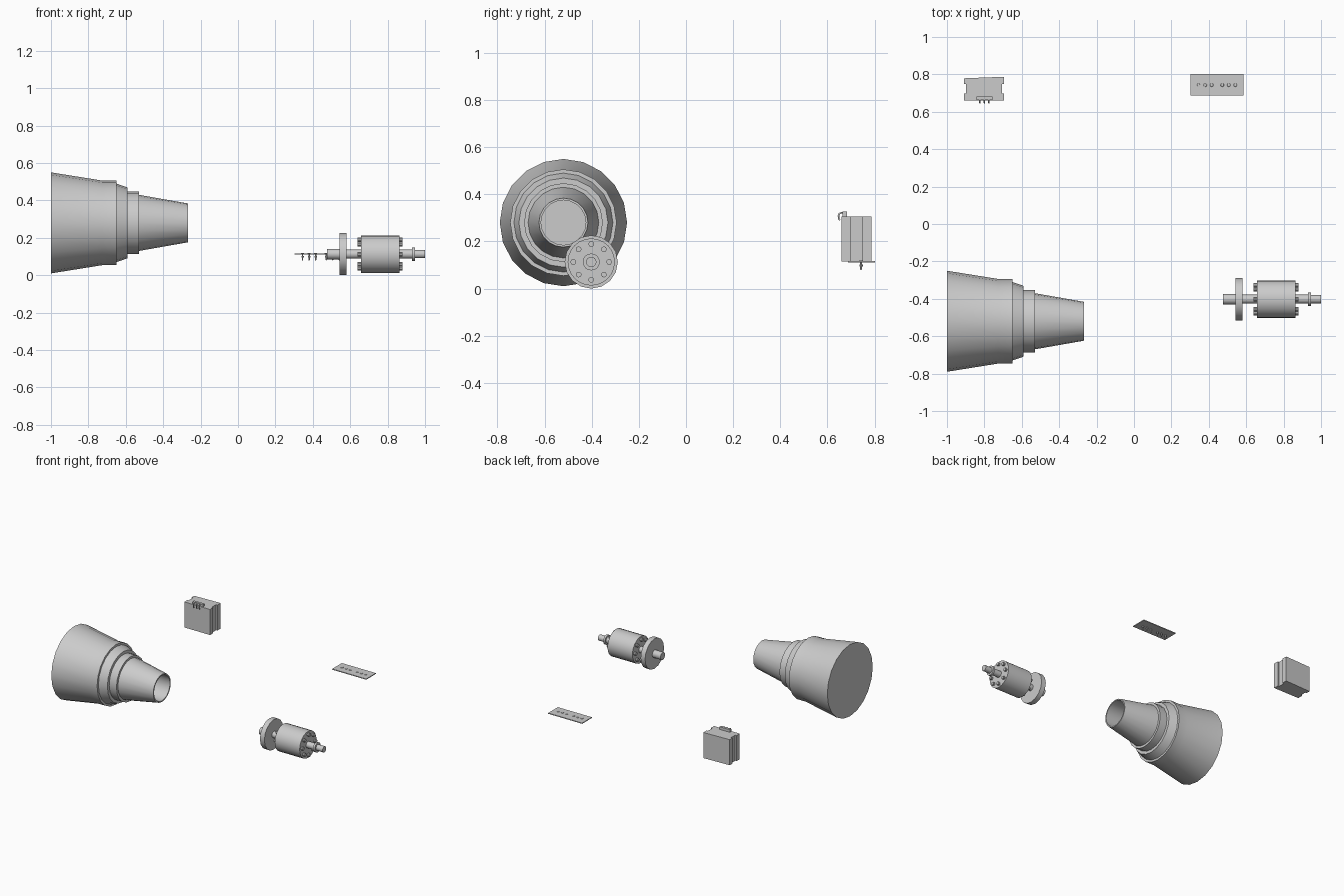
import bpy, bmesh, math
from mathutils import Matrix, Vector

if "Cube" in bpy.data.objects:
    bpy.data.objects.remove(bpy.data.objects["Cube"])


def finish(name, bm, smooth=True):
    bmesh.ops.remove_doubles(bm, verts=bm.verts, dist=1e-5)
    bmesh.ops.recalc_face_normals(bm, faces=bm.faces)
    me = bpy.data.meshes.new(name)
    bm.to_mesh(me)
    bm.free()
    ob = bpy.data.objects.new(name, me)
    bpy.context.collection.objects.link(ob)
    if smooth:
        bpy.ops.object.select_all(action='DESELECT')
        ob.select_set(True)
        bpy.context.view_layer.objects.active = ob
        bpy.ops.object.shade_smooth_by_angle(angle=math.radians(31))
    return ob


def lathe(name, profile, centre, axis='X', sides=20):
    """Revolve (distance along axis, radius) points; ends on the axis are closed."""
    bm = bmesh.new()
    pts = [Vector((0, r, h)) for h, r in profile]
    verts = [bm.verts.new(p) for p in pts]
    edges = [bm.edges.new(e) for e in zip(verts, verts[1:])]
    bmesh.ops.spin(bm, geom=verts + edges, cent=(0, 0, 0), axis=(0, 0, 1),
                   angle=2 * math.pi, steps=sides, use_duplicate=False)
    if axis == 'X':
        bm.transform(Matrix(((0, 0, 1, 0), (1, 0, 0, 0), (0, 1, 0, 0), (0, 0, 0, 1))))
    bm.transform(Matrix.Translation(centre))
    return finish(name, bm)


def box(name, lo, hi):
    bm = bmesh.new()
    bmesh.ops.create_cube(bm, size=1)
    lo, hi = Vector(lo), Vector(hi)
    bm.transform(Matrix.Translation((lo + hi) / 2) @ Matrix.Diagonal((*(hi - lo), 1)))
    return finish(name, bm, False)


def prism(name, outline, z0, z1):
    bm = bmesh.new()
    face = bm.faces.new([bm.verts.new((x, y, z0)) for x, y in outline])
    ext = bmesh.ops.extrude_face_region(bm, geom=[face], use_keep_orig=True)
    for v in ext['geom']:
        if isinstance(v, bmesh.types.BMVert):
            v.co.z = z1
    return finish(name, bm, False)


# Stepped conical housing, open at the narrow end
lathe("housing", [(-1, 0), (-1, .27), (-.725, .226), (-.65, .226), (-.65, .21),
                  (-.59, .189), (-.59, .167), (-.53, .167), (-.53, .15),
                  (-.268, .104), (-.268, .095), (-.55, .095), (-.55, 0)],
      (0, -.52, .28))

# Rotor: shaft with collar, flange disc, drum and two rings of bolts
C = Vector((0, -.402, .113))
lathe("shaft", [(.475, 0), (.475, .028), (.56, .028), (.56, .024), (.93, .024),
                (.93, .036), (.945, .036), (.945, .022), (1, .022), (1, 0)], C, sides=16)
lathe("flange", [(.543, 0), (.543, .113), (.58, .113), (.58, 0)], C, sides=16)
lathe("drum", [(.657, 0), (.657, .1), (.864, .1), (.864, 0)], C, sides=24)
for end, (a, b) in {"left": (.64, .66), "right": (.86, .88)}.items():
    for i in range(8):
        t = i * math.pi / 4
        lathe(f"drum_bolt_{end}_{i}", [(a, 0), (a, .012), (b, .012), (b, 0)],
              C + .076 * Vector((0, math.cos(t), math.sin(t))), sides=10)

# Thin plate with six hanging screws
box("plate", (.302, .687, .110), (.585, .802, .116))
for i, x in enumerate((.345, .380, .415, .472, .507, .542)):
    lathe(f"plate_screw_{i}", [(.078, 0), (.082, .004), (.094, .004), (.094, .007),
                               (.103, .007), (.103, .004), (.115, .004), (.115, .01),
                               (.119, .008), (.120, 0)], (x, .743, 0), 'Z', 10)

# Layered block: notched outline, back face slightly slanted
L, R, N = -.909, -.695, .011
prism("block", [(L, .660), (R, .660), (R, .698), (R - N, .698), (R - N, .748),
                (R, .748), (R, .787), (L, .779), (L, .748), (L + N, .748),
                (L + N, .698), (L, .698)], .114, .306)

# Terminal strip with three hooked wires
box("terminal_strip", (-.842, .664, .304), (-.757, .682, .326))
for i, x in enumerate((-.824, -.800, -.776)):
    cu = bpy.data.curves.new("wire", 'CURVE')
    cu.dimensions = '3D'
    cu.bevel_depth = .004
    cu.bevel_resolution = 1
    cu.use_fill_caps = True
    sp = cu.splines.new('POLY')
    path = [(.672, .321), (.658, .322), (.650, .317), (.647, .308), (.648, .297), (.653, .290)]
    sp.points.add(len(path) - 1)
    for p, (y, z) in zip(sp.points, path):
        p.co = (x, y, z, 1)
    bpy.context.collection.objects.link(bpy.data.objects.new(f"wire_{i}", cu))
